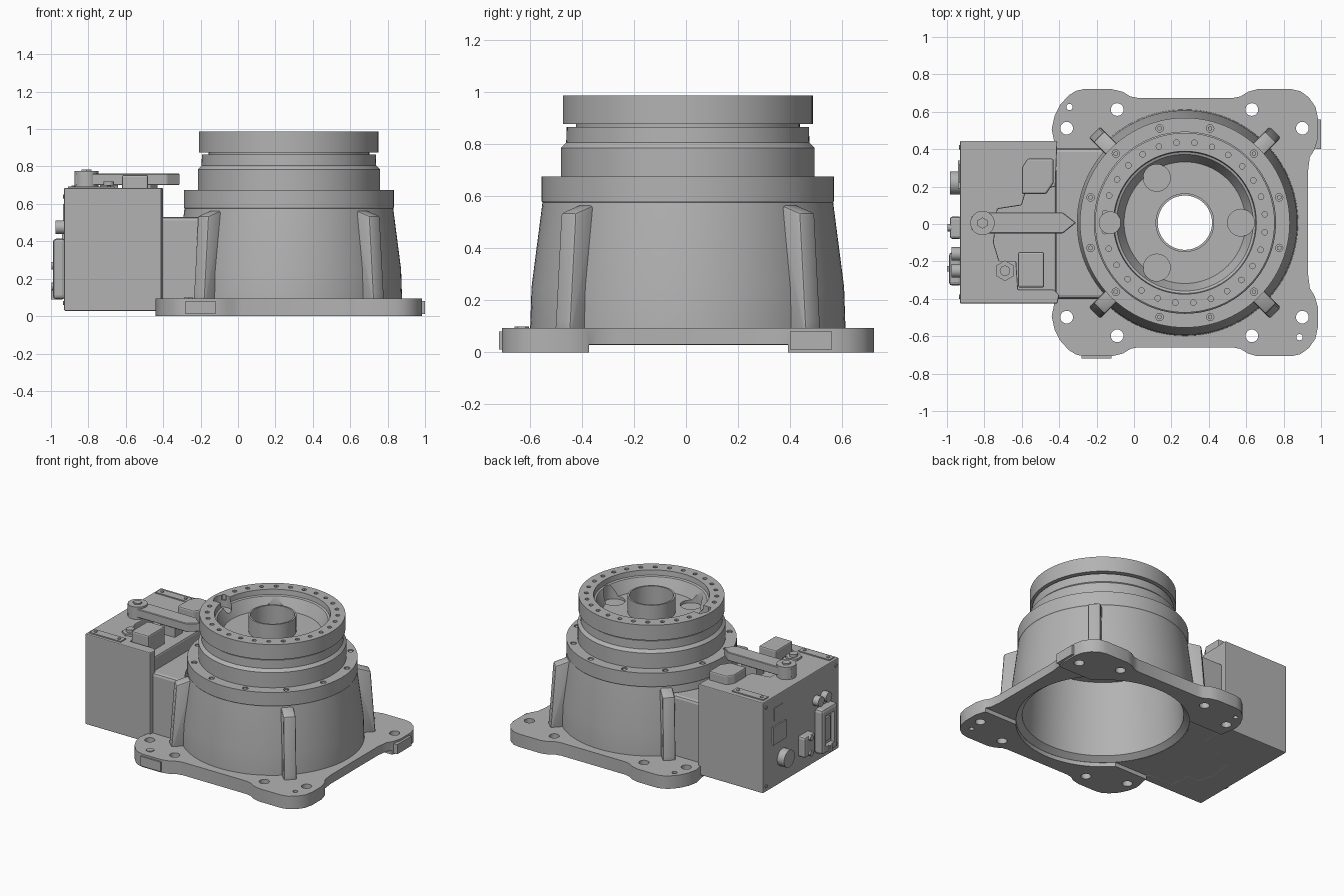
import bpy, bmesh, math
from math import cos, sin, pi, radians
from mathutils import Matrix

if "Cube" in bpy.data.objects:
    bpy.data.objects.remove(bpy.data.objects["Cube"])

CX, CY = 0.272, 0.007

grey = bpy.data.materials.new("cast_grey")
grey.use_nodes = True
grey.diffuse_color = (0.45, 0.45, 0.45, 1)
grey.node_tree.nodes["Principled BSDF"].inputs["Base Color"].default_value = (0.45, 0.45, 0.45, 1)


def finish(name, bm):
    bmesh.ops.recalc_face_normals(bm, faces=bm.faces)
    me = bpy.data.meshes.new(name)
    bm.to_mesh(me)
    bm.free()
    me.materials.append(grey)
    ob = bpy.data.objects.new(name, me)
    bpy.context.collection.objects.link(ob)
    return ob


def activate(ob):
    bpy.ops.object.select_all(action='DESELECT')
    ob.select_set(True)
    bpy.context.view_layer.objects.active = ob


def smooth(ob):
    activate(ob)
    bpy.ops.object.shade_smooth_by_angle(angle=radians(30))
    return ob


def bevel(ob, width, segments=2):
    activate(ob)
    mod = ob.modifiers.new("bevel", 'BEVEL')
    mod.width, mod.segments = width, segments
    mod.limit_method, mod.angle_limit = 'ANGLE', radians(35)
    bpy.ops.object.modifier_apply(modifier=mod.name)
    return ob


def cut(ob, cutter):
    activate(ob)
    mod = ob.modifiers.new("cut", 'BOOLEAN')
    mod.operation, mod.solver, mod.object = 'DIFFERENCE', 'EXACT', cutter
    bpy.ops.object.modifier_apply(modifier=mod.name)
    bpy.data.objects.remove(cutter)


def prism(name, pts, z0, z1):
    bm = bmesh.new()
    face = bm.faces.new([bm.verts.new((x, y, z0)) for x, y in pts])
    ext = bmesh.ops.extrude_face_region(bm, geom=[face])
    for v in ext["geom"]:
        if isinstance(v, bmesh.types.BMVert):
            v.co.z = z1
    return finish(name, bm)


def box(name, x, y, z):
    return prism(name, [(x[0], y[0]), (x[1], y[0]), (x[1], y[1]), (x[0], y[1])], *z)


def cylinders(name, centres, r, z0, z1, sides=20, axis='Z'):
    """Cylinders along z, or along x when centres are (y, z) pairs."""
    bm = bmesh.new()
    for a, b in centres:
        m = Matrix.Translation((a, b, (z0 + z1) / 2))
        if axis == 'X':
            m = Matrix.Translation(((z0 + z1) / 2, a, b)) @ Matrix.Rotation(pi / 2, 4, 'Y')
        bmesh.ops.create_cone(bm, cap_ends=True, segments=sides, radius1=r, radius2=r,
                              depth=z1 - z0, matrix=m)
    return finish(name, bm)


def circle(n, r, start=0.0):
    return [(CX + r * cos(radians(start) + 2 * pi * i / n),
             CY + r * sin(radians(start) + 2 * pi * i / n)) for i in range(n)]


# Turned housing: outer steps, dished top, centre tube and hollow inside
profile = [(.57, .03), (.605, .03), (.605, .1), (.6, .25), (.558, .575), (.561, .58), (.561, .675),
           (.487, .675), (.487, .785), (.467, .805), (.465, .865), (.43, .865), (.43, .876),
           (.48, .876), (.48, .986), (.382, .986), (.378, .95), (.365, .945), (.325, .86),
           (.157, .86), (.157, .98), (.145, .98), (.145, .79), (.39, .79), (.39, .6), (.505, .6),
           (.53, .06)]
bm = bmesh.new()
N = 96
rings = [[bm.verts.new((CX + r * cos(2 * pi * i / N), CY + r * sin(2 * pi * i / N), z))
          for r, z in profile] for i in range(N)]
for i in range(N):
    a, b = rings[i], rings[(i + 1) % N]
    for j in range(len(profile)):
        k = (j + 1) % len(profile)
        bm.faces.new((a[j], b[j], b[k], a[k]))
housing = finish("housing", bm)
cut(housing, cylinders("cutter", circle(28, .43, 6), .015, .95, 1.1, 12))
cut(housing, cylinders("cutter", circle(12, .522, 15), .02, .655, .72, 12))
cut(housing, cylinders("cutter", [(CX - .15, CY + .24), (CX - .15, CY - .24), (CX + .3, CY)],
                       .072, .84, 1.1, 32))
cut(housing, cylinders("cutter", [(CX - .4, CY)], .058, .9, 1.1, 32))
smooth(housing)
smooth(cylinders("flange_bolts", circle(12, .522, 15), .013, .65, .67, 6))

# Base plate with four lobed feet
half = [(-.42, .4), (-.44, .5), (-.425, .57), (-.395, .63), (-.35, .68), (-.31, .705), (-.27, .714),
        (-.12, .714), (-.06, .7), (-.02, .675), (.02, .667), (.53, .667), (.57, .675), (.61, .7),
        (.66, .714), (.84, .714), (.89, .703), (.935, .67), (.97, .62), (.983, .56), (.983, .45),
        (.965, .39), (.94, .35), (.93, .27)]
outline = [(x, CY + y) for x, y in half] + [(x, CY - y) for x, y in reversed(half)]
base = prism("base_plate", outline, 0, .094)
cut(base, cylinders("cutter", [(CX, CY)], .571, -.1, .3, 96))
cut(base, box("cutter", (-1, 1.2), (CY - .38, CY + .385), (-.1, .03)))
foot_holes = [(x, CY + s * y) for x, y in ((-.36, .505), (-.09, .605), (.63, .605), (.9, .505))
              for s in (1, -1)]
cut(base, cylinders("cutter", foot_holes, .034, -.1, .3))
cut(base, cylinders("cutter", [(-.345, .625), (.885, -.605)], .017, -.1, .3))
smooth(base)
box("side_pad", (.97, 1.0), (.4, .56), (.01, .08))
box("front_pad", (-.28, -.12), (-.718, -.69), (.01, .08))
cylinders("locating_pin", [(-.265, -.63)], .028, .08, .099, 6)

# Diagonal ribs, sloping in towards the top
for k in range(4):
    bm = bmesh.new()
    side = [(.55, .07), (.685, .07), (.68, .12), (.65, .535), (.53, .572)]
    face = bm.faces.new([bm.verts.new((r, -.042, z)) for r, z in side])
    ext = bmesh.ops.extrude_face_region(bm, geom=[face])
    for v in ext["geom"]:
        if isinstance(v, bmesh.types.BMVert):
            v.co.y = .042
    bm.transform(Matrix.Translation((CX, CY, 0)) @ Matrix.Rotation(pi / 4 + k * pi / 2, 4, 'Z'))
    smooth(bevel(finish("rib_%d" % (k + 1), bm), .012))

# Connection box with a notch facing the housing, stepping down to the neck
box_outline = [(-.93, -.425), (-.41, -.425), (-.4, -.38), (-.43, -.35), (-.62, -.35), (-.63, -.2),
               (-.72, -.2), (-.75, -.1), (-.73, .08), (-.6, .1), (-.58, .17), (-.42, .2),
               (-.41, .445), (-.93, .445)]
bevel(prism("connection_box", box_outline, .028, .685), .006)
bevel(box("box_deck", (-.85, -.415), (-.39, .3), (.029, .63)), .012)
neck = box("neck", (-.6, -.05), (-.4, .405), (.029, .53))
bevel(neck, .02)
cut(neck, cylinders("cutter", [(CX, CY)], .575, -.1, .6, 96))

# Parts on top of the box
for name, y in (("rear", (.355, .415)), ("front", (-.405, -.345))):
    box(name + "_label_plate", (-.91, -.66), y, (.68, .693))
    mid = sum(y) / 2
    cylinders(name + "_plate_screws", [(-.88, mid), (-.69, mid)], .012, .69, .698, 10)
bevel(box("front_terminal", (-.62, -.48), (-.34, -.15), (.6, .755)), .01)
bevel(prism("rear_terminal", [(-.6, .16), (-.47, .16), (-.43, .22), (-.43, .35), (-.57, .35),
                              (-.6, .3)], .6, .75), .01)
cylinders("hex_nut", [(-.69, -.25)], .055, .6, .7, 6)
cylinders("hex_stud", [(-.69, -.25)], .028, .69, .72, 16)
bevel(prism("pointer_arm", [(-.87, -.03), (-.82, -.05), (-.38, -.05), (-.31, CY), (-.38, .062),
                            (-.82, .062), (-.87, .04)], .7, .762), .004, 1)
smooth(cylinders("arm_pivot", [(-.81, .005)], .065, .67, .775, 32))
cylinders("pivot_bolt", [(-.81, .005)], .03, .77, .785, 6)
box("arm_post", (-.6, -.48), (-.04, .05), (.6, .71))

# Connectors on the outer face of the box
smooth(cylinders("round_connector", [(.22, .21)], .062, -.985, -.92, 32, 'X'))
box("square_cover", (-.94, -.92), (.19, .34), (.34, .47))
box("upper_label", (-.935, -.92), (.22, .32), (.51, .6))
bevel(box("small_connector", (-.985, -.92), (-.08, .04), (.14, .29)), .015)
smooth(cylinders("small_connector_screws", [(-.02, .16), (-.02, .27)], .02, -.998, -.97, 12, 'X'))
frame = bevel(box("large_connector", (-.99, -.92), (-.33, -.15), (.09, .415)), .02)
cut(frame, box("cutter", (-1.1, -.96), (-.29, -.19), (.14, .365)))
box("large_connector_insert", (-.975, -.95), (-.265, -.215), (.17, .335))
box("connector_latch", (-1.0, -.96), (-.255, -.225), (.09, .14))
smooth(cylinders("cable_glands", [(-.16, .475), (-.25, .475)], .036, -.975, -.92, 20, 'X'))
corner_screws = [(y, z) for y in (-.39, .41) for z in (.07, .64)]
cylinders("face_screws", corner_screws, .012, -.936, -.92, 10, 'X')
